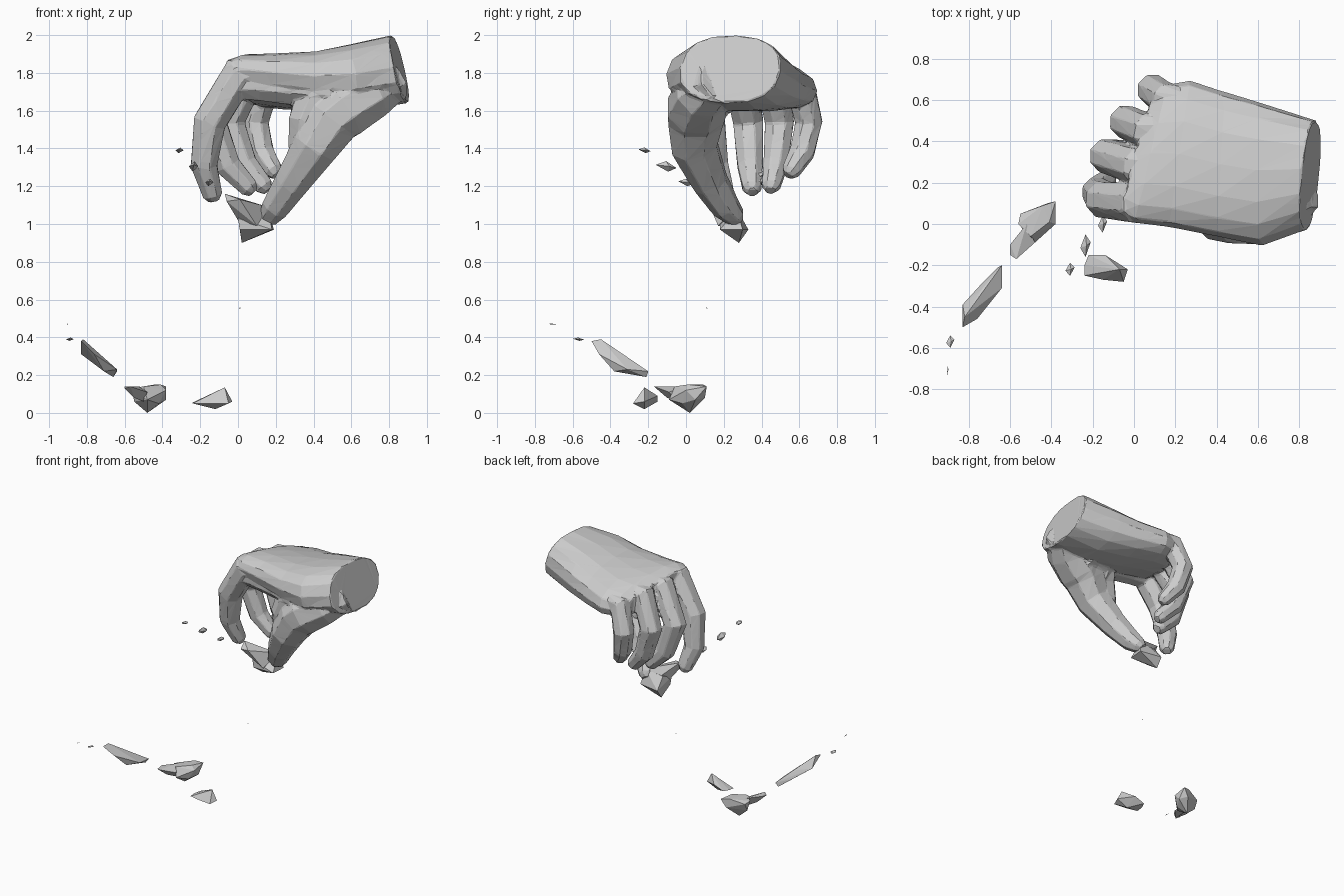
import bpy, bmesh, math
from mathutils import Vector


def finish(name, bm):
    bmesh.ops.recalc_face_normals(bm, faces=bm.faces)
    me = bpy.data.meshes.new(name)
    bm.to_mesh(me)
    bm.free()
    ob = bpy.data.objects.new(name, me)
    bpy.context.collection.objects.link(ob)
    return ob


def skin(bm, rings):
    """Bridge a list of vertex-position rings and cap both ends."""
    vs = [[bm.verts.new(p) for p in r] for r in rings]
    n = len(vs[0])
    for a, b in zip(vs, vs[1:]):
        for i in range(n):
            j = (i + 1) % n
            bm.faces.new((a[i], a[j], b[j], b[i]))
    bm.faces.new(vs[0])
    bm.faces.new(vs[-1][::-1])


def digit(bm, path, n=8):
    """Tapered tube through (x, y, z, radius) joints with a blunt round tip."""
    pts = [Vector(p[:3]) for p in path]
    rad = [p[3] for p in path]
    d = (pts[-1] - pts[-2]).normalized()
    pts.append(pts[-1] + d * rad[-1] * 0.6)
    rad.append(rad[-1] * 0.55)
    rings = []
    for k, p in enumerate(pts):
        t = (pts[min(k + 1, len(pts) - 1)] - pts[max(k - 1, 0)]).normalized()
        u = (Vector((0, 1, 0)) - t * t.y).normalized()
        v = t.cross(u)
        rings.append([p + rad[k] * (u * math.cos(a) + v * math.sin(a))
                      for a in [2 * math.pi * (i + .5) / n for i in range(n)]])
    skin(bm, rings)


def shard(name, pts):
    """Broken fragment: convex hull of a few corner points."""
    bm = bmesh.new()
    for p in pts:
        bm.verts.new(p)
    r = bmesh.ops.convex_hull(bm, input=bm.verts)
    junk = [g for g in r["geom_interior"] + r["geom_unused"]
            if isinstance(g, bmesh.types.BMVert)]
    bmesh.ops.delete(bm, geom=list(set(junk)), context='VERTS')
    return finish(name, bm)


def chip(name, c, s):
    """Small lopsided octahedron."""
    x, y, z = c
    a, b, h = s
    return shard(name, [(x - a, y - b * .2, z), (x + a, y + b * .3, z),
                        (x, y - b, z + h * .3), (x, y + b, z - h * .3),
                        (x + a * .2, y, z + h), (x - a * .2, y + b * .2, z - h)])


# Hand: wrist and palm from oval sections (centre, width vector, height vector)
hand = bmesh.new()
sections = [
    ((.855, .235, 1.82), (.03, .265, -.01), (-.04, .03, .18)),
    ((.62, .24, 1.775), (.0, .345, -.02), (-.03, .02, .175)),
    ((.42, .29, 1.755), (.02, .35, -.03), (0, 0, .155)),
    ((.22, .34, 1.755), (.05, .355, -.05), (0, 0, .135)),
    ((.08, .34, 1.76), (.08, .335, -.06), (0, 0, .12)),
    ((.01, .34, 1.765), (.08, .29, -.06), (0, 0, .08)),
]
rings = []
for c, w, h in sections:
    c, w, h = Vector(c), Vector(w), Vector(h)
    rings.append([c + w * math.copysign(abs(math.cos(a)) ** .85, math.cos(a))
                  + h * math.copysign(abs(math.sin(a)) ** .85, math.sin(a))
                  for a in [2 * math.pi * i / 16 for i in range(16)]])
skin(hand, rings)

# Thumb with its heel, the web reaching the index knuckle, and four curled fingers
digit(hand, [(.83, .17, 1.76, .11), (.70, .085, 1.69, .15), (.56, .055, 1.605, .165),
             (.50, .05, 1.55, .155), (.41, .045, 1.41, .13), (.285, .13, 1.22, .098),
             (.20, .21, 1.09, .078), (.165, .26, 1.04, .058)])
digit(hand, [(.58, .16, 1.72, .16), (.41, .09, 1.66, .14), (.365, .07, 1.54, .105),
             (.345, .09, 1.40, .085)])
digit(hand, [(.50, .09, 1.74, .16), (.30, .105, 1.735, .115), (.12, .11, 1.745, .10),
             (.0, .11, 1.745, .09)])
digit(hand, [(.14, .11, 1.79, .09), (.01, .10, 1.80, .1), (-.15, .12, 1.54, .093),
             (-.18, .155, 1.31, .075), (-.135, .205, 1.155, .056)])
digit(hand, [(.14, .28, 1.78, .09), (.01, .28, 1.79, .092), (-.135, .33, 1.54, .086),
             (-.055, .34, 1.31, .073), (.06, .35, 1.19, .054)])
digit(hand, [(.18, .44, 1.765, .09), (.06, .45, 1.77, .088), (-.04, .495, 1.54, .083),
             (.035, .475, 1.32, .07), (.14, .45, 1.2, .052)])
digit(hand, [(.25, .59, 1.725, .08), (.15, .605, 1.73, .08), (.09, .65, 1.54, .078),
             (.125, .615, 1.38, .07), (.19, .555, 1.28, .052)])
hand_ob = finish("hand", hand)

# Fuse into one skin, soften the joins, then reduce to low-poly facets
m = hand_ob.modifiers.new("fuse", 'REMESH')
m.mode = 'VOXEL'
m.voxel_size = .01
m = hand_ob.modifiers.new("facets", 'DECIMATE')
m.ratio = .035

# Fragment held between thumb and index finger
shard("held_fragment_upper", [
    (-.07, .18, 1.16), (-.06, .12, 1.12), (.01, .11, 1.13), (.16, .27, 1.09), (.0, .2, 1.02),
    (.1, .17, .99), (.1, .3, 1.0)])
shard("held_fragment_lower", [
    (.0, .18, 1.03), (.01, .18, .97), (.19, .30, .97), (.18, .18, .97), (.02, .28, .90),
    (.02, .33, .97), (.16, .27, 1.08), (.02, .26, 1.06)])

# Large fallen fragments
shard("front_fragment", [
    (-.24, -.20, .055), (-.24, -.25, .05), (-.22, -.15, .06), (-.14, -.15, .09),
    (-.07, -.22, .135), (-.03, -.22, .06), (-.05, -.28, .05), (-.12, -.22, .02),
    (-.15, -.27, .05)])
shard("middle_fragment", [
    (-.56, .0, .13), (-.50, -.06, .14), (-.44, .09, .15), (-.38, .11, .14), (-.38, 0, .12),
    (-.38, .05, .07), (-.42, -.02, .05), (-.42, .10, .08), (-.48, .02, 0), (-.55, .02, .06),
    (-.48, -.09, .07), (-.55, .05, .12), (-.41, .01, .15)])
shard("middle_fragment_tail", [
    (-.60, -.10, .14), (-.57, -.17, .14), (-.60, -.15, .13), (-.55, -.10, .08),
    (-.52, .0, .14), (-.48, -.09, .11), (-.50, -.05, .06)])
shard("long_fragment", [
    (-.83, -.50, .38), (-.82, -.45, .39), (-.83, -.39, .31), (-.76, -.46, .31),
    (-.74, -.32, .30), (-.64, -.20, .22), (-.66, -.21, .19), (-.64, -.31, .23),
    (-.71, -.38, .22), (-.73, -.28, .24)])

# Small flying chips
chips = [((-.31, -.22, 1.39), (.022, .032, .015)), ((-.235, -.105, 1.305), (.025, .055, .028)),
         ((-.152, .0, 1.22), (.022, .042, .02)), ((-.89, -.57, .39), (.02, .03, .009)),
         ((-.902, -.71, .47), (.003, .022, .003)), ((.01, .11, .555), (.004, .004, .004))]
for i, (c, s) in enumerate(chips):
    chip(f"chip_{i + 1}", c, s)
